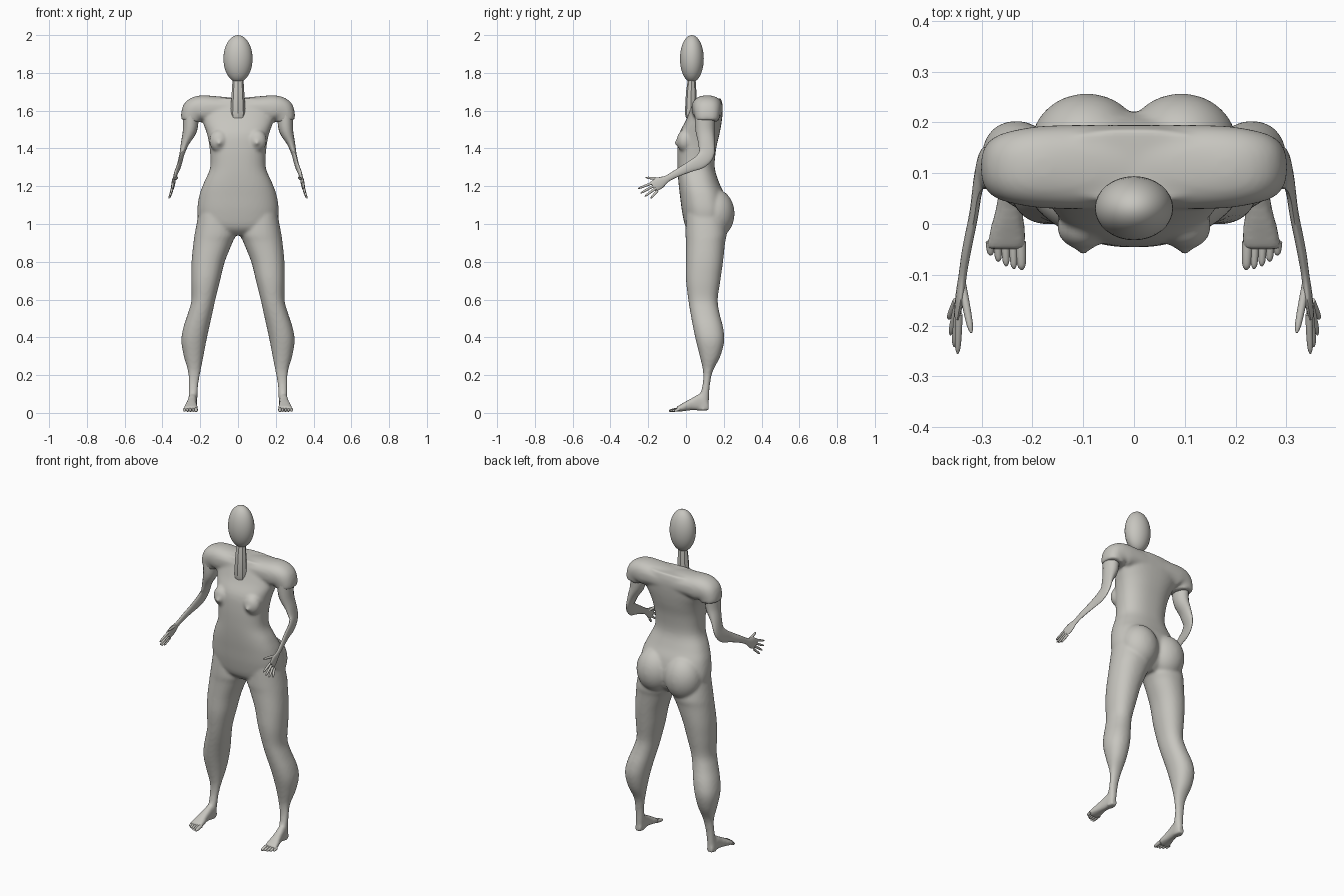
import bpy, bmesh, math
from mathutils import Vector

cube = bpy.data.objects.get("Cube")
if cube:
    bpy.data.objects.remove(cube, do_unlink=True)

# Single clay colour
COLOUR = (0.57, 0.56, 0.52, 1)
clay = bpy.data.materials.new("warm_grey_clay")
clay.use_nodes = True
clay.diffuse_color = COLOUR
clay.node_tree.nodes["Principled BSDF"].inputs["Base Color"].default_value = COLOUR


def make_object(name, bm, angle=60):
    bmesh.ops.recalc_face_normals(bm, faces=bm.faces[:])
    mesh = bpy.data.meshes.new(name)
    bm.to_mesh(mesh)
    bm.free()
    mesh.materials.append(clay)
    obj = bpy.data.objects.new(name, mesh)
    bpy.context.scene.collection.objects.link(obj)
    bpy.ops.object.select_all(action='DESELECT')
    obj.select_set(True)
    bpy.context.view_layer.objects.active = obj
    bpy.ops.object.shade_smooth_by_angle(angle=math.radians(angle))
    return obj


def rounded(value, power):
    return math.copysign(abs(value) ** (2 / power), value)


def loft(bm, rings, sides=32, power=2):
    """Skin closed rings, each given as centre, half-axis a and half-axis b."""
    loops = []
    for centre, a, b in rings:
        loop = []
        for i in range(sides):
            t = math.tau * i / sides
            loop.append(bm.verts.new(centre + a * rounded(math.cos(t), power)
                                     + b * rounded(math.sin(t), power)))
        loops.append(loop)
    for low, high in zip(loops, loops[1:]):
        for i in range(sides):
            j = (i + 1) % sides
            bm.faces.new((low[i], low[j], high[j], high[i]))
    bm.faces.new(loops[0][::-1])
    bm.faces.new(loops[-1])


def level_ring(z, x0, x1, y0, y1):
    """Horizontal ring from its left, right, front and back limits."""
    return (Vector(((x0 + x1) / 2, (y0 + y1) / 2, z)),
            Vector(((x1 - x0) / 2, 0, 0)), Vector((0, (y1 - y0) / 2, 0)))


def ball(bm, centre, radii):
    made = bmesh.ops.create_uvsphere(bm, u_segments=32, v_segments=20, radius=1)
    bmesh.ops.scale(bm, vec=radii, verts=made["verts"])
    bmesh.ops.translate(bm, vec=centre, verts=made["verts"])


def smooth_path(points):
    """Insert spline points between the given rows of numbers."""
    out = []
    for i in range(len(points) - 1):
        p = [points[max(i - 1, 0)], points[i], points[i + 1],
             points[min(i + 2, len(points) - 1)]]
        for t in (0, 0.25, 0.5, 0.75):
            out.append([b + t / 2 * (c - a + t * (2 * a - 5 * b + 4 * c - d
                        + t * (3 * (b - c) + d - a))) for a, b, c, d in zip(*p)])
    return out + [list(points[-1])]


def limb(bm, rows, sides=16):
    """Tube along a path of x, y, z, half thickness across x, half depth."""
    rows = smooth_path(rows)
    rings = []
    for i, row in enumerate(rows):
        before, after = rows[max(i - 1, 0)], rows[min(i + 1, len(rows) - 1)]
        along = (Vector(after[:3]) - Vector(before[:3])).normalized()
        a = Vector((1, 0, 0))
        a = (a - along * a.dot(along)).normalized()
        rings.append((Vector(row[:3]), a * row[3], along.cross(a) * row[4]))
    loft(bm, rings, sides)


def digit(bm, base, tip, radius):
    """Finger or toe: a tapering tube with a rounded end."""
    base, tip = Vector(base), Vector(tip)
    rows = [(*base.lerp(tip, t), radius * k, radius * k)
            for t, k in ((0, 1), (0.5, 0.95), (0.85, 0.75), (1, 0.25))]
    limb(bm, rows, 10)


def mirrored(bm):
    copy = bmesh.ops.duplicate(bm, geom=bm.verts[:] + bm.edges[:] + bm.faces[:])
    for v in copy["geom"]:
        if isinstance(v, bmesh.types.BMVert):
            v.co.x = -v.co.x


# Rows for the body profiles
TORSO = [  # height, half width, front, back
    (0.94, 0.09, 0.04, 0.16), (0.98, 0.19, 0.0, 0.2), (1.06, 0.215, -0.02, 0.22),
    (1.15, 0.205, -0.032, 0.205), (1.22, 0.18, -0.04, 0.175),
    (1.3, 0.147, -0.045, 0.152), (1.4, 0.15, -0.045, 0.16),
    (1.48, 0.165, -0.035, 0.178), (1.55, 0.19, 0.0, 0.19),
    (1.62, 0.2, 0.028, 0.195), (1.665, 0.18, 0.045, 0.185)]
LEG = [  # height, inner, outer, front, back
    (1.05, 0.03, 0.21, 0.0, 0.2), (0.95, 0.012, 0.229, -0.003, 0.215),
    (0.9, 0.03, 0.236, 0.0, 0.207), (0.8, 0.07, 0.246, 0.0, 0.196),
    (0.7, 0.095, 0.248, 0.0, 0.182), (0.6, 0.12, 0.246, 0.012, 0.168),
    (0.53, 0.135, 0.264, 0.023, 0.177), (0.45, 0.153, 0.29, 0.038, 0.197),
    (0.38, 0.168, 0.3, 0.053, 0.202), (0.3, 0.183, 0.287, 0.073, 0.182),
    (0.22, 0.198, 0.265, 0.09, 0.142), (0.15, 0.21, 0.262, 0.088, 0.127),
    (0.08, 0.215, 0.262, 0.07, 0.122), (0.012, 0.22, 0.265, 0.06, 0.12)]
FOOT = [  # distance along y, inner, outer, sole, top
    (0.12, 0.222, 0.262, 0.012, 0.05), (0.08, 0.218, 0.264, 0.012, 0.1),
    (0.03, 0.219, 0.272, 0.014, 0.078), (-0.02, 0.213, 0.286, 0.008, 0.05),
    (-0.05, 0.212, 0.291, 0.006, 0.032)]
SHOULDER = [  # x, height, downward turn in degrees, half depth, half thickness
    (0.0, 1.605, 0, 0.083, 0.06), (0.12, 1.612, 0, 0.083, 0.065),
    (0.19, 1.608, 15, 0.08, 0.074), (0.226, 1.595, 45, 0.073, 0.073),
    (0.244, 1.57, 70, 0.066, 0.06), (0.248, 1.545, 82, 0.062, 0.053)]

# Body: torso, hips, legs, feet and shoulders fused into one skin
bm = bmesh.new()
for x in (0.1,):
    ball(bm, (x, -0.005, 1.44), (0.052, 0.045, 0.06))      # chest
    ball(bm, (x, -0.045, 1.43), (0.014, 0.018, 0.014))
    ball(bm, (0.093, 0.155, 1.055), (0.11, 0.102, 0.13))   # seat
loft(bm, [level_ring(*row) for row in smooth_path(LEG)], power=2.2)
loft(bm, [(Vector(((a + b) / 2, y, (lo + hi) / 2)), Vector(((b - a) / 2, 0, 0)),
           Vector((0, 0, (hi - lo) / 2))) for y, a, b, lo, hi in smooth_path(FOOT)],
     power=2.6)
rings = []
for x, z, turn, depth, thick in smooth_path(SHOULDER):
    turn = math.radians(turn)
    rings.append((Vector((x, 0.112, z)), Vector((0, depth, 0)),
                  Vector((math.sin(turn), 0, math.cos(turn))) * thick))
loft(bm, rings, power=2.4)
mirrored(bm)
loft(bm, [level_ring(z, -w, w, y0, y1) for z, w, y0, y1 in smooth_path(TORSO)],
     sides=48, power=2.4)
body = make_object("body", bm)
remesh = body.modifiers.new("fuse", 'REMESH')
remesh.mode = 'VOXEL'
remesh.voxel_size = 0.008
remesh.use_smooth_shade = True
relax = body.modifiers.new("relax", 'SMOOTH')
relax.factor = 0.5
relax.iterations = 8

# Arms: thin tapering limbs with flat palms
ARM = [
    (0.25, 0.1, 1.58, 0.042, 0.054), (0.254, 0.1, 1.5, 0.038, 0.05),
    (0.28, 0.108, 1.43, 0.022, 0.043), (0.297, 0.108, 1.37, 0.013, 0.041),
    (0.307, 0.075, 1.33, 0.01, 0.037), (0.315, 0.02, 1.303, 0.009, 0.028),
    (0.329, -0.05, 1.268, 0.009, 0.02), (0.337, -0.1, 1.24, 0.008, 0.018),
    (0.342, -0.14, 1.217, 0.009, 0.031), (0.348, -0.175, 1.197, 0.006, 0.029)]
TIPS = [(0.347, -0.255, 1.187), (0.354, -0.241, 1.163),
        (0.361, -0.218, 1.146), (0.365, -0.187, 1.136)]
bm = bmesh.new()
limb(bm, ARM)
for i, tip in enumerate(TIPS):
    digit(bm, (0.344 + i * 0.002, -0.178 + i * 0.009, 1.217 - i * 0.014), tip, 0.007)
digit(bm, (0.338, -0.12, 1.236), (0.32, -0.214, 1.246), 0.008)
mirrored(bm)
make_object("arms_and_hands", bm)

# Toes: five on each foot, largest on the inside
bm = bmesh.new()
for i in range(5):
    x = 0.223 + i * 0.0152
    reach = -0.09 + 0.0018 * i * i
    digit(bm, (x, -0.035, 0.02), (x - 0.002, reach, 0.01), 0.0105 if i == 0 else 0.008)
mirrored(bm)
make_object("toes", bm)

# Neck: faceted post set in front of the shoulders
bm = bmesh.new()
loft(bm, [level_ring(1.56, -0.036, 0.036, 0.0, 0.05),
          level_ring(1.585, -0.04, 0.04, -0.006, 0.055),
          level_ring(1.7, -0.033, 0.033, 0.0, 0.055),
          level_ring(1.78, -0.028, 0.028, 0.012, 0.05)], sides=8)
make_object("neck", bm, 30)

# Head: plain egg shape
bm = bmesh.new()
ball(bm, (0, 0.031, 1.875), (0.077, 0.063, 0.125))
make_object("head", bm)
